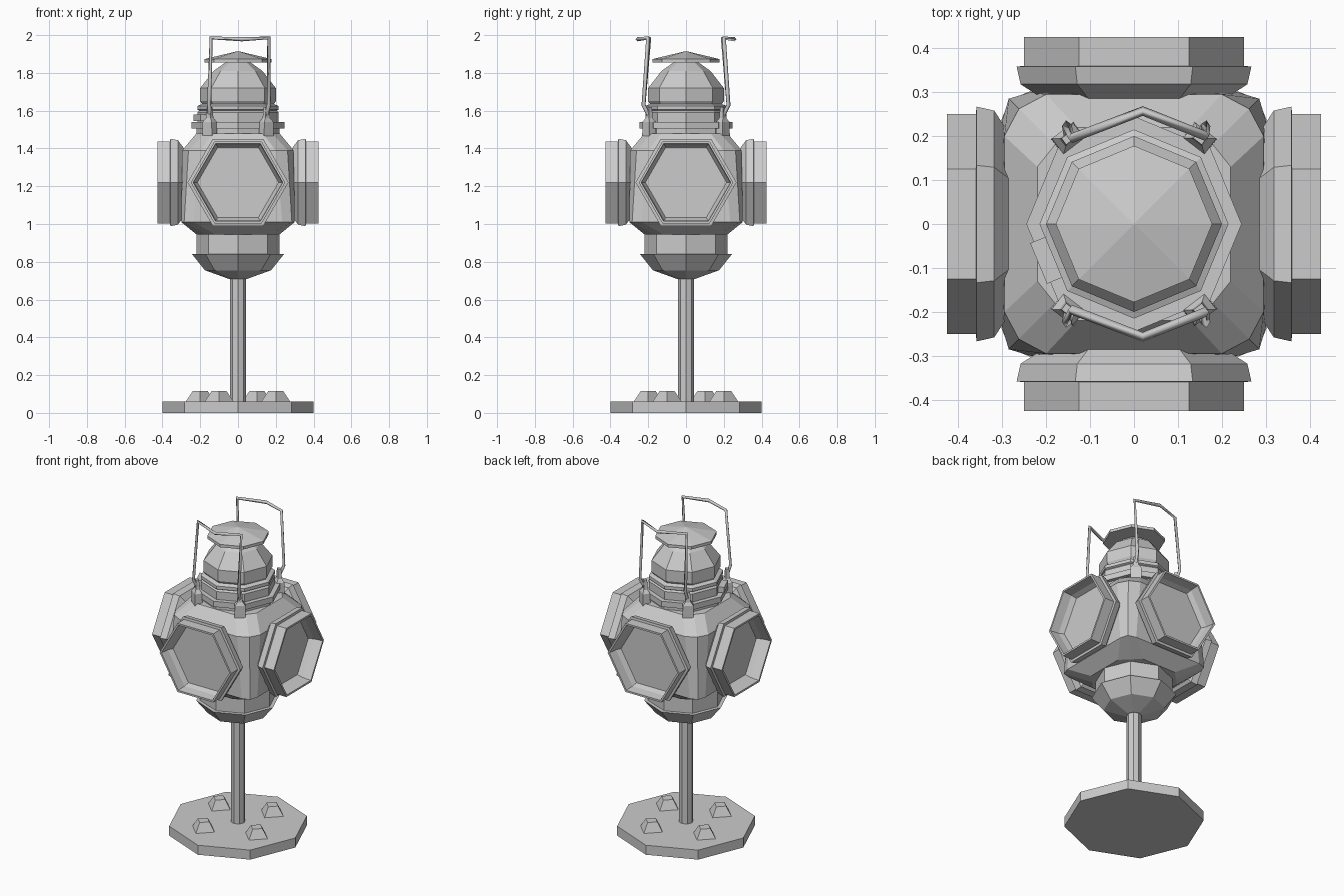
import bpy, bmesh, math
from mathutils import Matrix, Vector

if "Cube" in bpy.data.objects:
    bpy.data.objects.remove(bpy.data.objects["Cube"])


def loft(name, rings, matrix=None):
    """Skin a list of equal-length point rings and cap both ends."""
    bm = bmesh.new()
    loops = [[bm.verts.new(p) for p in ring] for ring in rings]
    n = len(loops[0])
    for a, b in zip(loops, loops[1:]):
        for i in range(n):
            j = (i + 1) % n
            bm.faces.new((a[i], a[j], b[j], b[i]))
    bm.faces.new(loops[0])
    bm.faces.new(loops[-1])
    bmesh.ops.recalc_face_normals(bm, faces=bm.faces)
    mesh = bpy.data.meshes.new(name)
    if matrix:
        bm.transform(matrix)
    bm.to_mesh(mesh)
    bm.free()
    ob = bpy.data.objects.new(name, mesh)
    bpy.context.collection.objects.link(ob)
    return ob


def turned(name, profile, sides=8, matrix=None):
    """Faceted turning from (radius, z) pairs, a corner on the x axis."""
    rings = [[(r * math.cos(2 * math.pi * i / sides),
               r * math.sin(2 * math.pi * i / sides), z) for i in range(sides)]
             for r, z in profile]
    return loft(name, rings, matrix)


def rounded_square(h, c, m, z):
    """Square of half-width h with two-step corners."""
    quarter = [Vector((h, c, z)), Vector((m, m, z)), Vector((c, h, z))]
    return [Matrix.Rotation(k * math.pi / 2, 3, 'Z') @ p for k in range(4) for p in quarter]


# Foot plate, bolts and post
turned("base_plate", [(.4, 0), (.4, .06)])
for k in range(4):
    place = Matrix.Rotation(k * math.pi / 2, 4, 'Z') @ Matrix.Translation((.2, -.1, .055))
    turned(f"base_bolt_{k}", [(.08, 0), (.04, .06)], 4, place)
turned("post", [(.042, .05), (.042, .73)])

# Oil reservoir under the body
turned("reservoir", [(.05, .71), (.175, .755), (.243, .84), (.22, .84), (.22, .95)])

# Lamp housing
loft("lamp_body", [rounded_square(.22, .12, .17, .945),
                   rounded_square(.30, .235, .285, 1.01),
                   rounded_square(.295, .20, .262, 1.39),
                   rounded_square(.22, .13, .18, 1.48)])

# Four hexagonal lens hoods with recessed glass
hood = [(.2, .28), (.258, .318), (.267, .358), (.25, .36), (.25, .425),
        (.237, .425), (.23, .37), (.215, .34)]
for k, side in enumerate(("front", "right", "back", "left")):
    place = (Matrix.Translation((0, 0, 1.22)) @ Matrix.Rotation(k * math.pi / 2, 4, 'Z')
             @ Matrix.Rotation(math.pi / 2, 4, 'X'))
    turned(f"{side}_lens_hood", hood, 6, place)

# Chimney with stacked rings and a dome
turned("chimney", [(.22, 1.47), (.22, 1.505), (.245, 1.505), (.245, 1.54), (.215, 1.54),
                   (.215, 1.59), (.205, 1.6), (.215, 1.605), (.215, 1.625), (.19, 1.635),
                   (.2, 1.65), (.2, 1.72), (.13, 1.81), (.06, 1.86)])
turned("chimney_cap", [(.06, 1.855), (.178, 1.855), (.178, 1.873), (.002, 1.915)])

# Small latch plate on one chimney facet
plate = [[(x, y, z) for x, y in ((.19, -.05), (.235, -.05), (.235, .05), (.19, .05))]
         for z in (1.545, 1.58)]
loft("latch_plate", plate, Matrix.Rotation(math.radians(202.5), 4, 'Z'))

# Two wire handles with their four brackets
for side, s in (("front", -1), ("back", 1)):
    path = [(-.148, .195, 1.57), (-.153, .225, 1.63), (-.142, .195, 1.985), (.02, .257, 1.978),
            (.163, .2, 1.985), (.163, .225, 1.63), (.15, .195, 1.57)]
    curve = bpy.data.curves.new(f"{side}_handle", 'CURVE')
    curve.dimensions = '3D'
    curve.bevel_depth = .011
    curve.bevel_resolution = 0
    curve.use_fill_caps = True
    spline = curve.splines.new('POLY')
    spline.points.add(len(path) - 1)
    for pt, (x, y, z) in zip(spline.points, path):
        pt.co = (x, y * s, z, 1)
    bpy.context.collection.objects.link(bpy.data.objects.new(f"{side}_handle", curve))

    for edge, t in (("left", -1), ("right", 1)):
        turn = Matrix.Rotation(math.atan2(s * .195, t * .15), 4, 'Z')
        place = Matrix.Translation((t * .15, s * .195, 0)) @ turn
        rings = [[(-a, -b, z), (a, -b, z), (a, b, z), (-a, b, z)]
                 for a, b, z in ((.022, .032, 1.46), (.022, .03, 1.54), (.012, .016, 1.56),
                                 (.009, .012, 1.62))]
        loft(f"{side}_{edge}_bracket", rings, place)
